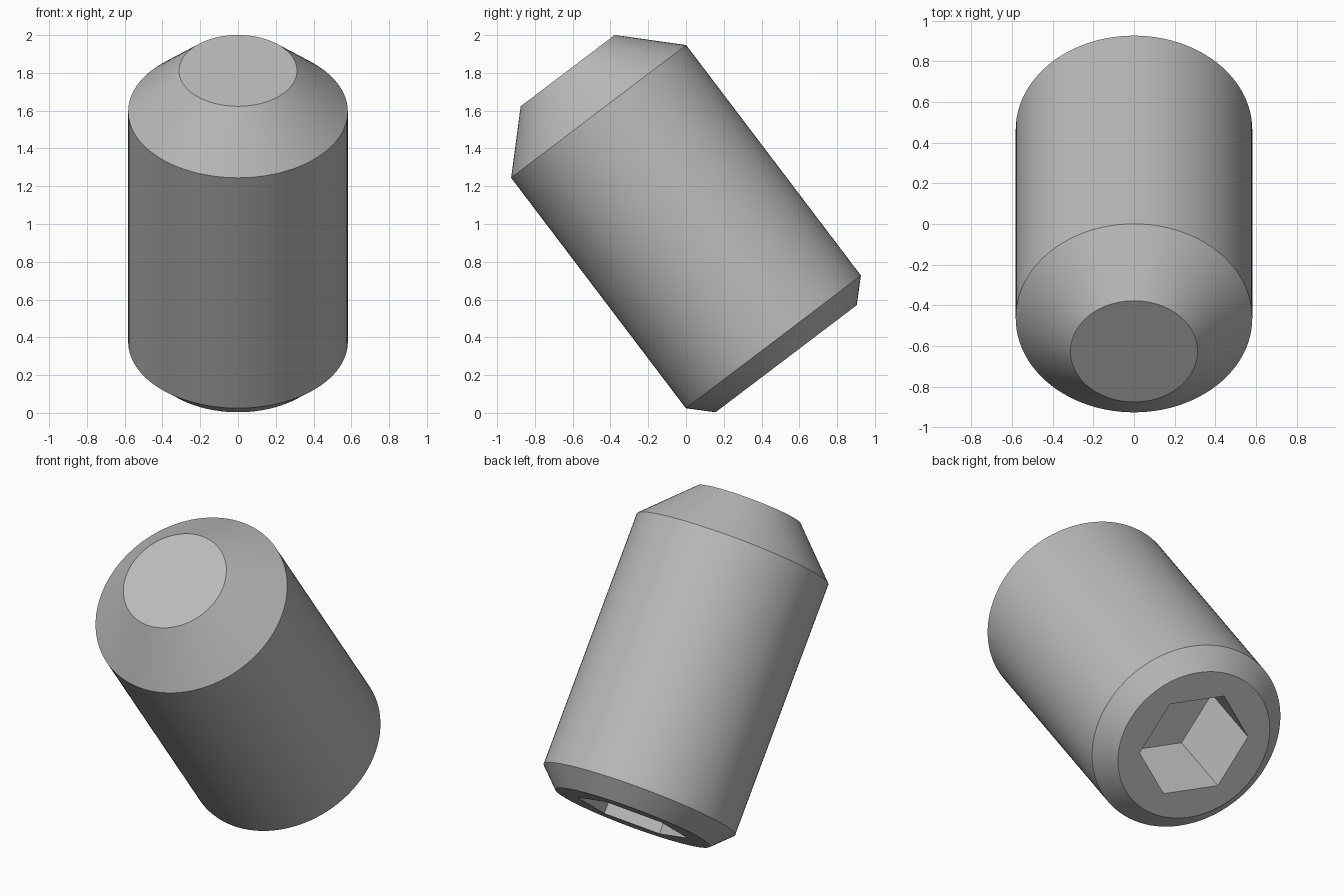
import bpy, bmesh, math
from mathutils import Matrix

cube = bpy.data.objects.get("Cube")
if cube:
    bpy.data.objects.remove(cube, do_unlink=True)

SEGMENTS = 96
TILT = math.radians(37.17)


def circle(radius):
    return lambda a: radius


def hexagon(radius):
    # Distance to the hexagon's edge, with a corner on the local y axis
    half = math.pi / 6
    def reach(a):
        return radius * math.cos(half) / math.cos((a - math.pi / 2) % (2 * half) - half)
    return reach


def add_ring(bm, outline, z):
    ring = []
    for i in range(SEGMENTS):
        a = 2 * math.pi * i / SEGMENTS
        r = outline(a)
        ring.append(bm.verts.new((r * math.cos(a), r * math.sin(a), z)))
    return ring


def bridge(bm, lower, upper):
    for i in range(SEGMENTS):
        j = (i + 1) % SEGMENTS
        bm.faces.new((lower[i], lower[j], upper[j], upper[i]))


# Steel material
steel = bpy.data.materials.new("steel grey")
colour = (0.5, 0.5, 0.5, 1)
steel.diffuse_color = colour
steel.use_nodes = True
steel.node_tree.nodes["Principled BSDF"].inputs["Base Color"].default_value = colour

# Rings from the socket floor, out around the rim and up to the flat tip
sections = [
    (hexagon(0.335), 0.42),     # socket floor
    (hexagon(0.335), -0.112),   # socket mouth
    (circle(0.469), -0.112),    # rim
    (circle(0.5815), 0),        # lower bevel
    (circle(0.5815), 1.531),    # body
    (circle(0.3125), 1.802),    # tip bevel
]
bm = bmesh.new()
rings = [add_ring(bm, outline, z) for outline, z in sections]
for lower, upper in zip(rings, rings[1:]):
    bridge(bm, lower, upper)
bm.faces.new(list(reversed(rings[0])))
bm.faces.new(rings[-1])
bmesh.ops.recalc_face_normals(bm, faces=bm.faces)

# Lean the screw forward and set it on the ground
bm.transform(Matrix.Translation((0, 0.4625, 0.376)) @ Matrix.Rotation(TILT, 4, "X"))
mesh = bpy.data.meshes.new("set_screw")
bm.to_mesh(mesh)
bm.free()
mesh.materials.append(steel)

screw = bpy.data.objects.new("set_screw", mesh)
bpy.context.collection.objects.link(screw)
bpy.ops.object.select_all(action="DESELECT")
screw.select_set(True)
bpy.context.view_layer.objects.active = screw
bpy.ops.object.shade_smooth_by_angle(angle=math.radians(25))
